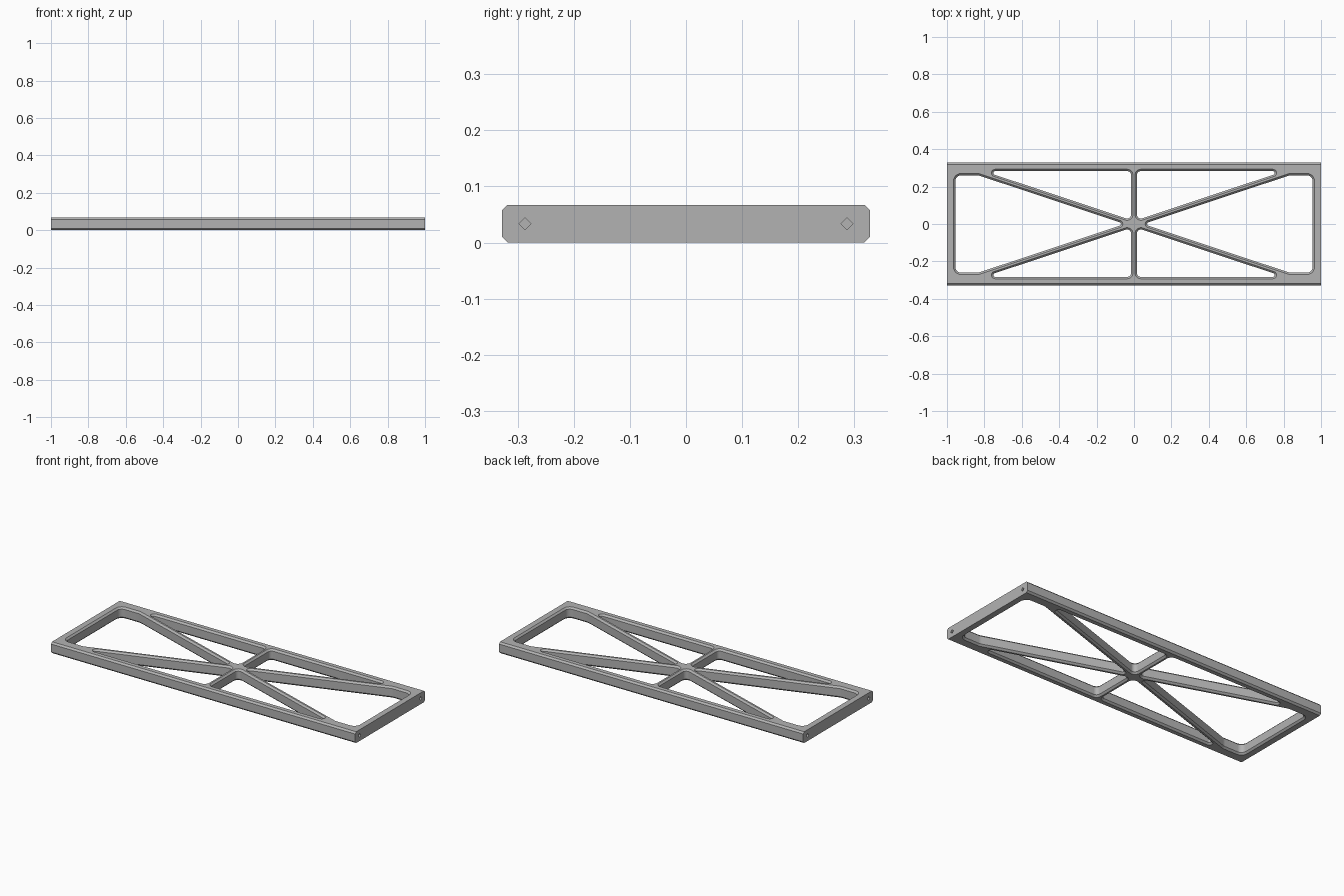
import bpy
import bmesh
from math import pi, radians
from mathutils import Vector, Matrix

if "Cube" in bpy.data.objects:
    bpy.data.objects.remove(bpy.data.objects["Cube"])

HALF_Y, HEIGHT, CHAMFER = 0.328, 0.067, 0.01
OVER = 0.01          # how far cutters reach past the plate
SLOPE, SPOKE = 0.332, 0.016

grey = bpy.data.materials.new("plain grey")
grey.use_nodes = True
colour = (0.45, 0.45, 0.45, 1)
grey.diffuse_color = colour
grey.node_tree.nodes["Principled BSDF"].inputs["Base Color"].default_value = colour


def make_object(name, bm):
    bmesh.ops.recalc_face_normals(bm, faces=bm.faces)
    mesh = bpy.data.meshes.new(name)
    bm.to_mesh(mesh)
    bm.free()
    mesh.materials.append(grey)
    obj = bpy.data.objects.new(name, mesh)
    bpy.context.collection.objects.link(obj)
    return obj


def loft(bm, rings):
    """Skin a stack of equal closed rings and cap both ends."""
    loops = [[bm.verts.new(p) for p in ring] for ring in rings]
    n = len(loops[0])
    for a, b in zip(loops, loops[1:]):
        for i in range(n):
            j = (i + 1) % n
            bm.faces.new((a[i], a[j], b[j], b[i]))
    bm.faces.new(loops[0])
    bm.faces.new(loops[-1])


def rounded(corners, grow, steps=8):
    """Counter-clockwise convex outline with filleted corners, grown outward."""
    points = []
    for i, (x, y, radius) in enumerate(corners):
        p = Vector((x, y))
        d_in = (p - Vector(corners[i - 1][:2])).normalized()
        d_out = (Vector(corners[(i + 1) % len(corners)][:2]) - p).normalized()
        n_in = Vector((d_in.y, -d_in.x))
        n_out = Vector((d_out.y, -d_out.x))
        bisector = (n_in + n_out).normalized()
        centre = p - bisector * radius / bisector.dot(n_in)
        turn = d_in.x * d_out.y - d_in.y * d_out.x
        angle = abs(d_in.angle(d_out)) * (1 if turn > 0 else -1)
        for k in range(steps + 1):
            normal = Matrix.Rotation(angle * k / steps, 2) @ n_in
            points.append(centre + normal * (radius + grow))
    return points


def window(bm, corners):
    """Cutter for one opening, flared at both faces to leave a chamfer."""
    levels = [(-OVER, CHAMFER + OVER), (CHAMFER, 0),
              (HEIGHT - CHAMFER, 0), (HEIGHT + OVER, CHAMFER + OVER)]
    loft(bm, [[(p.x, p.y, z) for p in rounded(corners, grow)]
              for z, grow in levels])


# Plate: chamfered bar section run along x
c, w, h = CHAMFER, HALF_Y, HEIGHT
section = [(-w, c), (-w + c, 0), (w - c, 0), (w, c),
           (w, h - c), (w - c, h), (c - w, h), (-w, h - c)]
bm = bmesh.new()
loft(bm, [[(x, y, z) for y, z in section] for x in (-1, 1)])
frame = make_object("braced_frame", bm)

# Openings between rails, spokes and cross bar
rail, bar, end_x, end_y = 0.283, 0.015, 0.955, 0.26
triangle = [(bar, bar * SLOPE + SPOKE, 0.022),
            ((rail - SPOKE) / SLOPE, rail, 0.01),
            (bar, rail, 0.022)]
end = [(SPOKE / SLOPE, 0, 0.01),
       ((end_y + SPOKE) / SLOPE, -end_y, 0.05),
       (end_x, -end_y, 0.03), (end_x, end_y, 0.03),
       ((end_y + SPOKE) / SLOPE, end_y, 0.05)]
bm = bmesh.new()
for sx in (1, -1):
    window(bm, [(sx * x, y, r) for x, y, r in end][::sx])
    for sy in (1, -1):
        window(bm, [(sx * x, sy * y, r) for x, y, r in triangle][::sx * sy])
        # Diamond socket in the end face
        hole = bmesh.ops.create_cone(
            bm, segments=4, radius1=0.011, radius2=0.011, depth=0.2, cap_ends=True,
            matrix=Matrix.Translation((sx, sy * 0.287, HEIGHT / 2))
            @ Matrix.Rotation(pi / 2, 4, 'Y'))
cutter = make_object("opening_cutter", bm)
cutter.hide_render = True

# Cut the plate and tidy up
cut = frame.modifiers.new("openings", 'BOOLEAN')
cut.operation = 'DIFFERENCE'
cut.solver = 'EXACT'
cut.object = cutter
bpy.ops.object.select_all(action='DESELECT')
frame.select_set(True)
bpy.context.view_layer.objects.active = frame
bpy.ops.object.modifier_apply(modifier=cut.name)
bpy.data.objects.remove(cutter)
bpy.ops.object.shade_smooth_by_angle(angle=radians(30))
